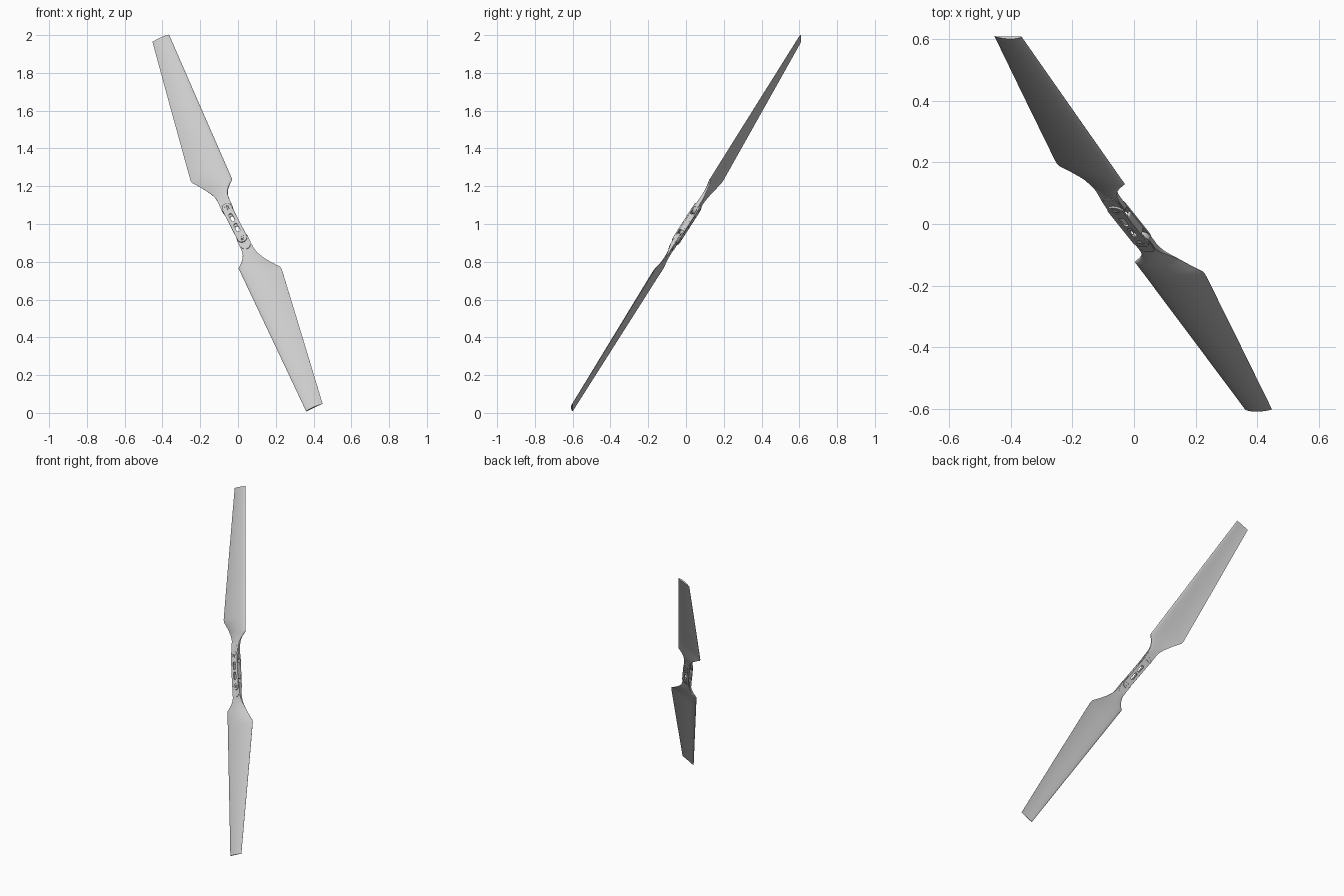
import bpy, bmesh
from math import pi, sin, cos, atan2
from mathutils import Matrix, Vector

if "Cube" in bpy.data.objects:
    bpy.data.objects.remove(bpy.data.objects["Cube"])

# Propeller frame: span, chord and spin axis, tilted in space
span = Vector((-0.334, 0.496, 0.801)).normalized()
axis = span.cross(Vector((-0.915, 0.02, -0.395))).normalized()
chord = axis.cross(span)
FRAME = Matrix.Translation((0, 0, 1)) @ Matrix((span, chord, axis)).transposed().to_4x4()

P1, P2 = Vector((0.1085, 0.0215, 0)), Vector((-0.0945, 0.0075, 0))   # hinge pins
MID, HALF = (P1 + P2) / 2, (P1 - P2).length / 2
HUB = FRAME @ Matrix.Translation(MID) @ Matrix.Rotation(atan2(P1.y - P2.y, P1.x - P2.x), 4, 'Z')
BLADES = [FRAME, FRAME @ Matrix.Rotation(pi, 4, 'Z') @ Matrix.Translation((-P2.x, -P2.y, 0))
          @ Matrix.Rotation(0.026, 4, 'Z') @ Matrix.Translation(-P1)]


def finish(ob, mat, angle=0.6):
    ob.matrix_world = mat
    for o in bpy.context.selected_objects:
        o.select_set(False)
    bpy.context.view_layer.objects.active = ob
    ob.select_set(True)
    if ob.type == 'CURVE':
        bpy.ops.object.convert(target='MESH')
    bpy.ops.object.shade_smooth_by_angle(angle=angle)


def capsule(x0, x1, y, r, n=14):
    right = [(x1 + r * cos(a), y + r * sin(a)) for a in (-pi / 2 + pi * i / n for i in range(n + 1))]
    left = [(x0 + r * cos(a), y + r * sin(a)) for a in (pi / 2 + pi * i / n for i in range(n + 1))]
    return right + left


def plate(name, loops, z, half, mat, bevel=0.0):
    """Flat plate; the first loop is the outline, the others are holes."""
    cu = bpy.data.curves.new(name, 'CURVE')
    cu.dimensions, cu.fill_mode = '2D', 'BOTH'
    cu.extrude, cu.bevel_depth, cu.offset = half - bevel, bevel, -bevel
    for loop in loops:
        sp = cu.splines.new('POLY')
        sp.points.add(len(loop) - 1)
        for p, (x, y) in zip(sp.points, loop):
            p.co = (x, y, 0, 1)
        sp.use_cyclic_u = True
    ob = bpy.data.objects.new(name, cu)
    bpy.context.collection.objects.link(ob)
    finish(ob, mat @ Matrix.Translation((0, 0, z)))


# Blade stations: span, leading edge, trailing edge, thickness, flatness of section
STATIONS = [
    (0.108, -0.010, 0.053, 0.018, 1.0), (0.158, -0.0085, 0.053, 0.018, 1.0),
    (0.185, -0.0095, 0.055, 0.018, 0.8), (0.205, -0.0147, 0.0585, 0.018, 0.55),
    (0.222, -0.024, 0.064, 0.018, 0.35), (0.240, -0.038, 0.0725, 0.018, 0.2),
    (0.254, -0.053, 0.080, 0.018, 0.08), (0.263, -0.063, 0.085, 0.018, 0.0),
    (0.285, -0.0627, 0.098, 0.018, 0.0), (0.303, -0.0624, 0.109, 0.018, 0.0),
    (0.328, -0.0621, 0.126, 0.018, 0.0), (0.349, -0.0618, 0.141, 0.018, 0.0),
    (0.366, -0.0615, 0.1435, 0.018, 0.0), (0.42, -0.0607, 0.138, 0.018, 0.0),
    (0.80, -0.055, 0.0955, 0.014, 0.0), (1.226, -0.049, 0.047, 0.009, 0.0)]
N = 14


def blade(name, mat):
    bm = bmesh.new()
    rings = []
    for s, lead, trail, th, flat in STATIONS:
        w = trail - lead
        pitch = -0.015 * (1 - flat) * min(1, (1.226 - s) / 0.9)
        top, low = [], []
        for i in range(N + 1):
            u = (1 - cos(pi * i / N)) / 2
            foil = 2.6 * (u ** 0.5) * (1 - u) + 0.06
            t = th / 2 * (flat + (1 - flat) * foil)
            mid = pitch * u + 0.045 * w * (1 - flat) * 4 * u * (1 - u)
            y = lead + w * u
            top.append(bm.verts.new((s, y, mid + t)))
            low.append(bm.verts.new((s, y, mid - t)))
        rings.append(top + low[::-1])
    for a, b in zip(rings, rings[1:]):
        for i in range(len(a)):
            j = (i + 1) % len(a)
            bm.faces.new((a[i], a[j], b[j], b[i]))
    bm.faces.new(rings[0])
    bm.faces.new(rings[-1])
    bmesh.ops.recalc_face_normals(bm, faces=bm.faces)
    me = bpy.data.meshes.new(name)
    bm.to_mesh(me)
    bm.free()
    ob = bpy.data.objects.new(name, me)
    bpy.context.collection.objects.link(ob)
    finish(ob, mat)


# Two folding blades with rounded hinge lugs and raised root pads
for k, m in enumerate(BLADES):
    tag = ("upper", "lower")[k]
    blade(tag + "_blade", m)
    plate(tag + "_hinge_lug", [capsule(P1.x, P1.x + 0.02, P1.y, 0.0305)], 0, 0.009, m)
    plate(tag + "_root_pad", [capsule(P1.x, P1.x + 0.045, P1.y + 0.001, 0.0265)], 0, 0.011, m)

# Front and back clamp plates with slots, screw holes and centre hole
for side, name in ((1, "front"), (-1, "back")):
    loops = [capsule(-HALF, HALF, 0, 0.027)]
    loops += [capsule(x - 0.017, x + 0.017, 0, 0.009)[::-1] for x in (-0.034, 0.034)]
    plate(name + "_clamp_plate", loops, side * 0.0145, 0.0035, HUB, 0.001)

# Spacers along the plate edges, and screws with washers and sockets
for y in (-0.021, 0.021):
    plate("plate_spacer", [capsule(-0.05, 0.05, y, 0.005)], 0, 0.0112, HUB)
for x in (-HALF, HALF):
    plate("hinge_pin", [capsule(x, x, 0, 0.007)], 0, 0.019, HUB)
    for side in (1, -1):
        plate("washer", [capsule(x, x, 0, 0.015), capsule(x, x, 0, 0.011)[::-1]],
              side * 0.0185, 0.001, HUB)
        hexagon = [(x + 0.0045 * cos(i * pi / 3), 0.0045 * sin(i * pi / 3)) for i in range(6)]
        plate("screw_head", [capsule(x, x, 0, 0.009), hexagon[::-1]], side * 0.0195, 0.0018, HUB)
